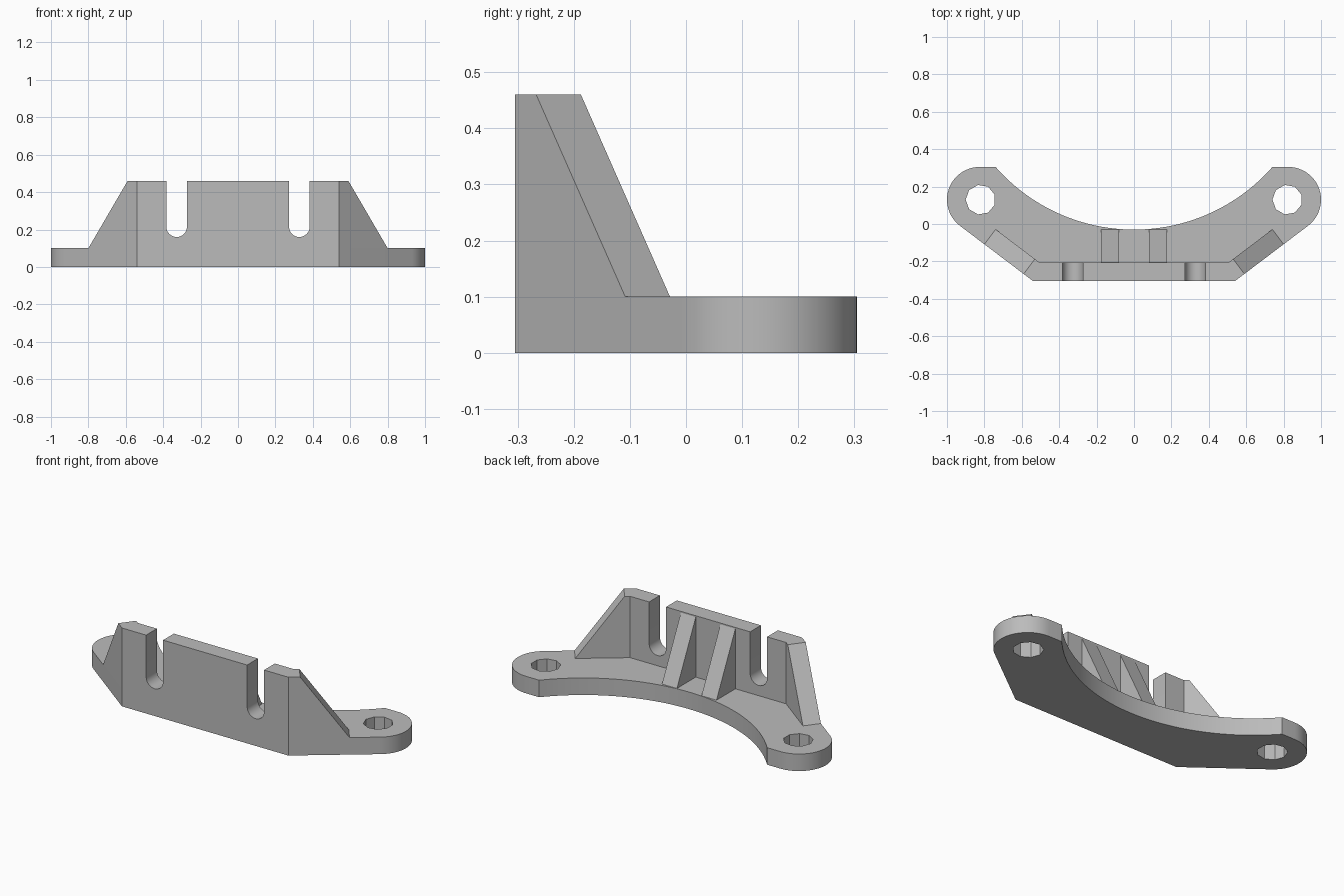
import bpy, bmesh
from math import sin, cos, pi, radians, atan2, hypot, asin
from mathutils import Vector

cube = bpy.data.objects.get("Cube")
if cube:
    bpy.data.objects.remove(cube, do_unlink=True)

grey = bpy.data.materials.new("plain_grey")
grey.use_nodes = True
grey.diffuse_color = (0.5, 0.5, 0.5, 1)
grey.node_tree.nodes["Principled BSDF"].inputs["Base Color"].default_value = (0.5, 0.5, 0.5, 1)

PLATE, TOP = 0.10, 0.46          # plate thickness, wall height
FRONT, THICK = -0.305, 0.10      # front face, wall thickness
CORNER = Vector((0.54, FRONT, 0))
EYE, EYE_R = Vector((0.825, 0.13, 0)), 0.175


def finish(name, bm):
    bmesh.ops.recalc_face_normals(bm, faces=bm.faces)
    mesh = bpy.data.meshes.new(name)
    bm.to_mesh(mesh)
    bm.free()
    mesh.materials.append(grey)
    ob = bpy.data.objects.new(name, mesh)
    bpy.context.collection.objects.link(ob)
    bpy.ops.object.select_all(action="DESELECT")
    ob.select_set(True)
    bpy.context.view_layer.objects.active = ob
    bpy.ops.object.shade_smooth_by_angle(angle=radians(30))
    return ob


def prism(loops, depth):
    """Fill closed loops (outline first, then holes) and extrude by depth."""
    bm = bmesh.new()
    edges = []
    for loop in loops:
        vs = [bm.verts.new(p) for p in loop]
        edges += [bm.edges.new((a, b)) for a, b in zip(vs, vs[1:] + vs[:1])]
    bmesh.ops.triangle_fill(bm, edges=edges, use_beauty=True)
    out = bmesh.ops.extrude_face_region(bm, geom=bm.faces[:], use_keep_orig=True)
    moved = [g for g in out["geom"] if isinstance(g, bmesh.types.BMVert)]
    bmesh.ops.translate(bm, verts=moved, vec=depth)
    return bm


def arc(cx, cy, r, a0, a1, n):
    return [(cx + r * cos(a0 + (a1 - a0) * i / n),
             cy + r * sin(a0 + (a1 - a0) * i / n)) for i in range(n + 1)]


# Base plate: slanted sides run tangent into rounded ears, back edge is a concave arc
to_eye = EYE - CORNER
slant = atan2(to_eye.y, to_eye.x) - asin(EYE_R / hypot(to_eye.x, to_eye.y))
ear = arc(EYE.x, EYE.y, EYE_R, slant - pi / 2, pi / 2, 24)
tip_x, tip_y, dip = 0.74, 0.305, -0.03
sag = tip_y - dip
R = (tip_x ** 2 + sag ** 2) / (2 * sag)
half = asin(tip_x / R)
back = arc(0, dip + R, R, -pi / 2 + half, -pi / 2 - half, 48)
right_side = [(-x, y) for x, y in reversed(ear)]
outline = [(CORNER.x, FRONT)] + ear + back + right_side + [(-CORNER.x, FRONT)]
holes = [arc(s * 0.82, EYE.y, 0.08, pi / 9, pi / 9 + 16 * pi / 9, 8) for s in (-1, 1)]
loops = [[(x, y, 0) for x, y in loop] for loop in [outline] + holes]
finish("base_plate", prism(loops, (0, 0, PLATE)))

# Front wall with two round-bottomed slots and mitred ends
SLOT_X, SLOT_R, SLOT_Z = 0.328, 0.055, 0.215
profile = [(-CORNER.x, PLATE), (-CORNER.x, TOP)]
for x in (-SLOT_X, SLOT_X):
    profile += [(x - SLOT_R, TOP)] + arc(x, SLOT_Z, SLOT_R, pi, 2 * pi, 16) + [(x + SLOT_R, TOP)]
profile += [(CORNER.x, TOP), (CORNER.x, PLATE)]
bm = prism([[(x, FRONT, z) for x, z in profile]], (0, THICK, 0))
along = Vector((cos(slant), sin(slant), 0))
inward = Vector((-sin(slant), cos(slant), 0)) * THICK
mitre = THICK * (1 - cos(slant)) / sin(slant)
for v in bm.verts:
    if v.co.y > FRONT + THICK / 2 and abs(v.co.x) > 0.5:
        v.co.x -= mitre if v.co.x > 0 else -mitre
finish("front_wall", bm)

# Slanted end walls, sloping down from the wall top to the plate
inner = Vector((CORNER.x - mitre, FRONT + THICK, 0))
for side, s in (("left", 1), ("right", -1)):
    bm = bmesh.new()
    for z, run in ((PLATE, 0.326), (TOP, 0.063)):
        end = CORNER + along * run
        for p in (CORNER, inner, end, end + inward):
            bm.verts.new((s * p.x, p.y, z))
    bmesh.ops.convex_hull(bm, input=bm.verts[:])
    finish(side + "_end_wall", bm)

# Triangular ribs behind the wall
for side, x in (("left", 0.08), ("right", -0.177)):
    tri = [(-0.215, PLATE), (-0.03, PLATE), (-0.205, 0.452), (-0.215, 0.452)]
    finish(side + "_rib", prism([[(x, y, z) for y, z in tri]], (0.097, 0, 0)))
